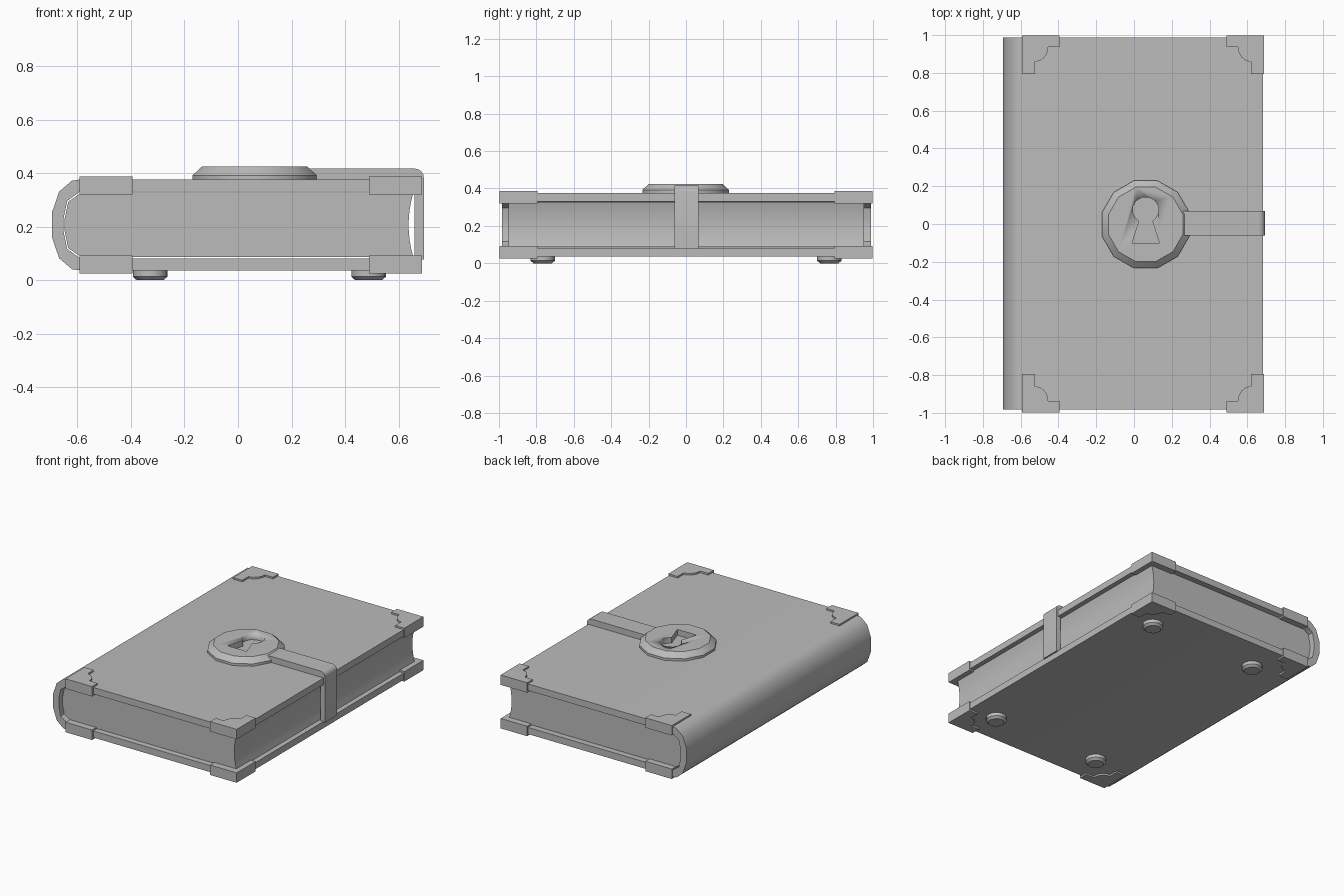
import bpy, bmesh, math
from math import radians, sin, cos
from mathutils import Vector

if "Cube" in bpy.data.objects:
    bpy.data.objects.remove(bpy.data.objects["Cube"])

grey = bpy.data.materials.new("plain grey")
grey.use_nodes = True
colour = (0.5, 0.5, 0.5, 1)
grey.diffuse_color = colour
grey.node_tree.nodes["Principled BSDF"].inputs["Base Color"].default_value = colour

MID = 0.2065   # middle height of the book


def finish(name, bm, angle=35):
    bmesh.ops.recalc_face_normals(bm, faces=bm.faces)
    mesh = bpy.data.meshes.new(name)
    bm.to_mesh(mesh)
    bm.free()
    mesh.materials.append(grey)
    obj = bpy.data.objects.new(name, mesh)
    bpy.context.collection.objects.link(obj)
    bpy.ops.object.select_all(action='DESELECT')
    obj.select_set(True)
    bpy.context.view_layer.objects.active = obj
    bpy.ops.object.shade_smooth_by_angle(angle=radians(angle))
    return obj


def prism(name, points, axis, low, high, angle=35):
    """Extrude an outline along y (points are x, z) or z (points are x, y)."""
    bm = bmesh.new()
    place = (lambda a, b: (a, low, b)) if axis == 'y' else (lambda a, b: (a, b, low))
    face = bm.faces.new([bm.verts.new(place(a, b)) for a, b in points])
    move = Vector((0, high - low, 0)) if axis == 'y' else Vector((0, 0, high - low))
    top = bmesh.ops.extrude_face_region(bm, geom=[face])["geom"]
    bmesh.ops.translate(bm, vec=move, verts=[v for v in top if isinstance(v, bmesh.types.BMVert)])
    return finish(name, bm, angle)


def lathe(name, rings, sides, centre, turn=0):
    """Closed stack of polygon rings given as (radius, z)."""
    bm = bmesh.new()
    loops = []
    for r, z in rings:
        loops.append([bm.verts.new((centre[0] + r * cos(turn + math.tau * i / sides),
                                    centre[1] + r * sin(turn + math.tau * i / sides), z))
                      for i in range(sides)])
    for a, b in zip(loops, loops[1:]):
        for i in range(sides):
            j = (i + 1) % sides
            bm.faces.new((a[i], a[j], b[j], b[i]))
    bm.faces.new(loops[0])
    bm.faces.new(loops[-1])
    return finish(name, bm)


def mirrored(half):
    """Continue an upper outline with its reflection below the middle."""
    return half + [(x, 2 * MID - z) for x, z in reversed(half)]


# Cover: two boards joined by a rounded spine
outer = mirrored([(0.683, 0.376), (-0.59, 0.376), (-0.62, 0.372), (-0.668, 0.331), (-0.694, 0.255)])
inner = mirrored([(0.683, 0.331), (-0.59, 0.331), (-0.638, 0.296), (-0.652, 0.228)])
prism("cover", outer + inner[::-1], 'y', -0.983, 0.988, 40)

# Page block with a hollow fore edge
left = mirrored([(-0.585, 0.327), (-0.634, 0.293), (-0.648, 0.227)])
hollow = []
for i in range(9):
    t = i / 4 - 1
    hollow.append((0.637 + 0.018 * t * t, MID + 0.1205 * t))
prism("pages", left + hollow, 'y', -0.95, 0.953)

# Corner guards on both boards
guard = [(0, 0), (0.198, 0), (0.198, 0.06), (0.138, 0.06)]
guard += [(0.069 + 0.069 * cos(a), 0.06 + 0.078 * sin(a))
          for a in (radians(d) for d in (22.5, 45, 67.5, 90))]
guard += [(0.069, 0.203), (0, 0.203)]
for level, low, high in (("lower", 0.026, 0.093), ("upper", 0.32, 0.387)):
    for side, x, sx in (("spine", -0.592, 1), ("edge", 0.688, -1)):
        for end, y, sy in (("front", -0.997, 1), ("back", 0.997, -1)):
            prism(f"{level}_{side}_{end}_corner",
                  [(x + sx * u, y + sy * v) for u, v in guard], 'z', low, high)

# Strap folding over the fore edge
bend = [(0.66 + 0.034 * sin(a), 0.383 + 0.034 * cos(a))
        for a in (radians(d) for d in (0, 22.5, 45, 67.5, 90))]
prism("strap", [(0.24, 0.37), (0.24, 0.417)] + bend +
      [(0.694, 0.077), (0.66, 0.077), (0.66, 0.37)], 'y', -0.062, 0.068)

# Lock plate with a keyhole cut into it
CX = 0.062
plate = lathe("lock_plate", [(0.24, 0.37), (0.24, 0.392), (0.204, 0.424)], 12,
              (CX, -0.002), radians(15))
keyhole = [(CX + 0.07 * cos(a), 0.075 + 0.068 * sin(a))
           for a in (radians(d) for d in range(-45, 226, 30))]
keyhole += [(CX - 0.035, 0.015), (CX - 0.072, -0.1), (CX + 0.072, -0.1), (CX + 0.035, 0.015)]
cutter = prism("keyhole_cutter", keyhole, 'z', 0.385, 0.5)
cutter.hide_render = True
cut = plate.modifiers.new("keyhole", 'BOOLEAN')
cut.operation = 'DIFFERENCE'
cut.solver = 'EXACT'
cut.object = cutter
bpy.ops.object.select_all(action='DESELECT')
plate.select_set(True)
bpy.context.view_layer.objects.active = plate
bpy.ops.object.modifier_apply(modifier=cut.name)
bpy.data.objects.remove(cutter)

# Four round feet
for side, x in (("spine", -0.328), ("edge", 0.488)):
    for end, y in (("front", -0.766), ("back", 0.766)):
        lathe(f"{side}_{end}_foot", [(0.05, 0), (0.065, 0.014), (0.065, 0.04)], 16, (x, y))
